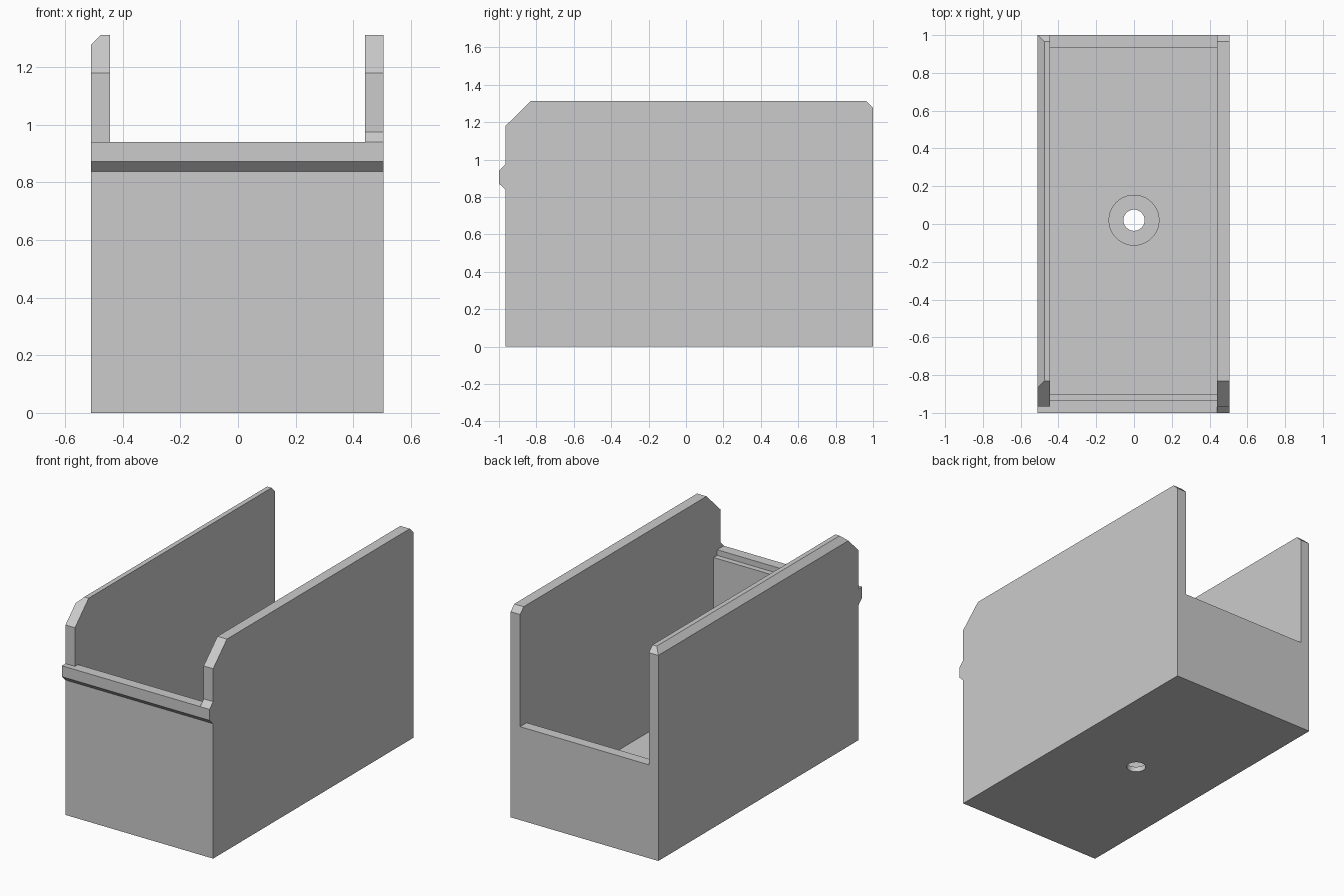
import bpy, bmesh
from mathutils import Vector

cube = bpy.data.objects.get("Cube")
if cube:
    bpy.data.objects.remove(cube, do_unlink=True)

LEFT, RIGHT = -0.51, 0.505              # outer faces
INNER_LEFT, INNER_RIGHT = -0.445, 0.44  # inner wall faces

grey = bpy.data.materials.new("plain grey")
grey.use_nodes = True
colour = (0.6, 0.6, 0.6, 1)
grey.diffuse_color = colour
grey.node_tree.nodes["Principled BSDF"].inputs["Base Color"].default_value = colour


def add_object(name, bm):
    bmesh.ops.recalc_face_normals(bm, faces=bm.faces[:])
    mesh = bpy.data.meshes.new(name)
    bm.to_mesh(mesh)
    bm.free()
    mesh.materials.append(grey)
    obj = bpy.data.objects.new(name, mesh)
    bpy.context.collection.objects.link(obj)
    return obj


def extrude_profile(profile, x0, x1):
    """Sweep a closed (y, z) outline from x0 to x1."""
    bm = bmesh.new()
    face = bm.faces.new([bm.verts.new((x0, y, z)) for y, z in profile])
    grown = bmesh.ops.extrude_face_region(bm, geom=[face])["geom"]
    verts = [v for v in grown if isinstance(v, bmesh.types.BMVert)]
    bmesh.ops.translate(bm, verts=verts, vec=(x1 - x0, 0, 0))
    return bm


def cylinder(radius, z0, z1):
    bm = bmesh.new()
    bmesh.ops.create_cone(bm, cap_ends=True, segments=64, radius1=radius,
                          radius2=radius, depth=z1 - z0)
    bmesh.ops.translate(bm, verts=bm.verts[:], vec=(0, 0.02, (z0 + z1) / 2))
    return bm


# Solid side outline with the clipped corners and front ridge
side = [(-0.965, 0), (1, 0), (1, 1.277), (0.965, 1.312), (-0.83, 1.312),
        (-0.965, 1.18), (-0.965, 0.975), (-1, 0.94), (-1, 0.872), (-0.965, 0.838)]
bm = extrude_profile(side, LEFT, RIGHT)

# Long bevel on the outer top edge of one wall
cut = bmesh.ops.bisect_plane(bm, geom=bm.verts[:] + bm.edges[:] + bm.faces[:],
                             plane_co=(LEFT, 0, 1.277),
                             plane_no=Vector((-1, 0, 1)).normalized(), clear_outer=True)
rim = [e for e in cut["geom_cut"] if isinstance(e, bmesh.types.BMEdge)]
bmesh.ops.holes_fill(bm, edges=rim, sides=0)
tray = add_object("tray_body", bm)

# Hollow with low back wall, stepped front lip and floor
hollow = [(-1.1, 0.94), (-0.935, 0.94), (-0.935, 0.905), (-0.9, 0.905),
          (-0.9, 0.065), (0.935, 0.065), (0.935, 0.58), (1.1, 0.58),
          (1.1, 1.5), (-1.1, 1.5)]
# Flat top of the ridge in front of one wall
ridge_top = [(-1.1, 0.94), (-0.965, 0.94), (-0.965, 1.1), (-1.1, 1.1)]
cutters = [
    add_object("hollow_cutter", extrude_profile(hollow, INNER_LEFT, INNER_RIGHT)),
    add_object("ridge_cutter", extrude_profile(ridge_top, LEFT - 0.1, INNER_LEFT + 0.02)),
    add_object("screw_recess_cutter", cylinder(0.132, 0.033, 0.2)),
    add_object("screw_hole_cutter", cylinder(0.056, -0.1, 0.2)),
]
for cutter in cutters:
    cutter.hide_render = True
    mod = tray.modifiers.new(cutter.name, "BOOLEAN")
    mod.operation = "DIFFERENCE"
    mod.solver = "EXACT"
    mod.object = cutter

# Bake the cuts and drop the helpers
graph = bpy.context.evaluated_depsgraph_get()
baked = bpy.data.meshes.new_from_object(tray.evaluated_get(graph))
tray.modifiers.clear()
tray.data = baked
baked.materials.clear()
baked.materials.append(grey)
for poly in baked.polygons:
    poly.material_index = 0
for cutter in cutters:
    bpy.data.objects.remove(cutter, do_unlink=True)

# Smooth hole walls, sharp edges elsewhere
bpy.ops.object.select_all(action="DESELECT")
tray.select_set(True)
bpy.context.view_layer.objects.active = tray
bpy.ops.object.shade_smooth_by_angle()
